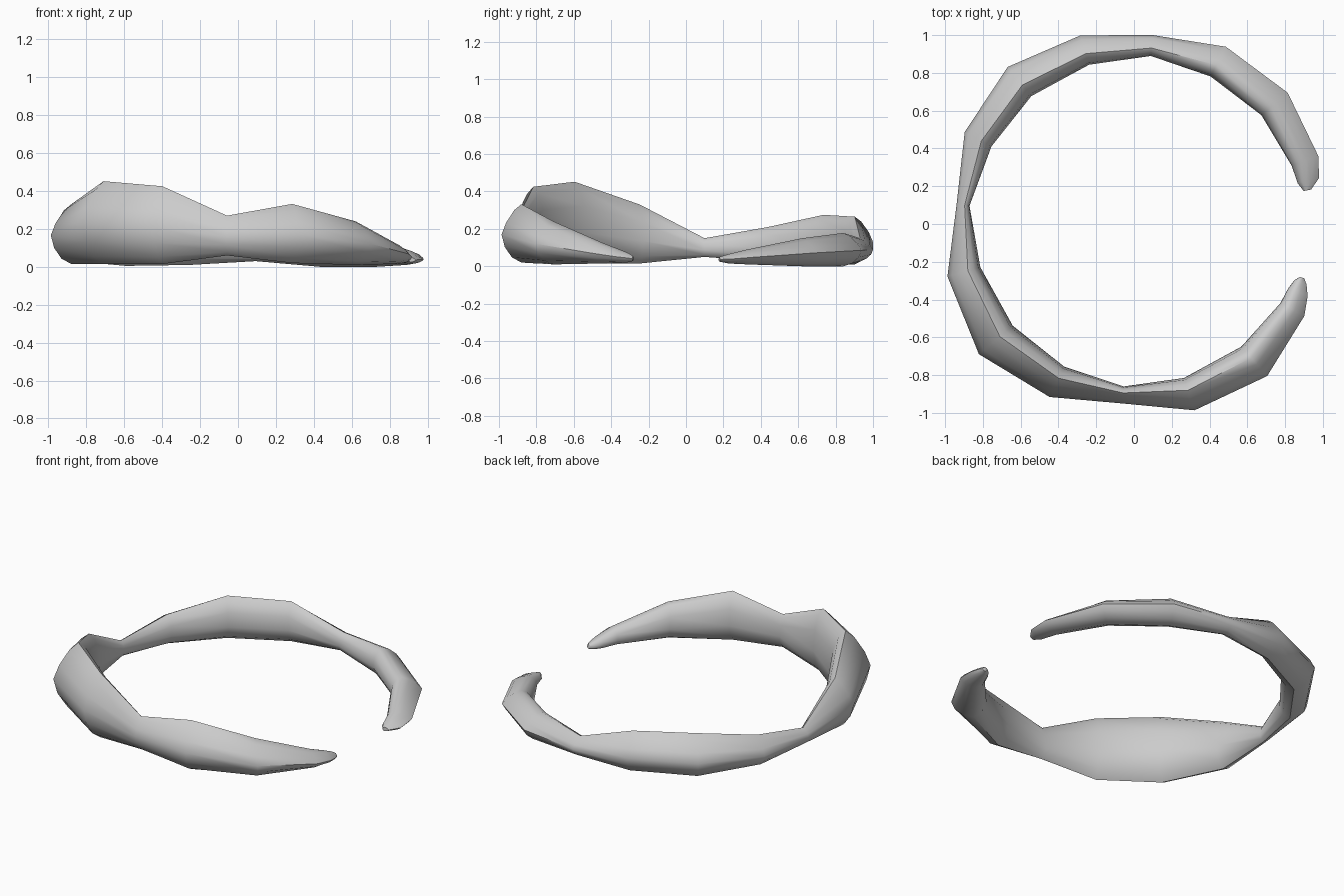
import bpy, bmesh
from math import radians, cos, sin

# Stations round the open ring: angle, inner radius, outer radius, bottom z, top z
STATIONS = [
    (11.0, .915, .955, .025, .050), (14.0, .893, 1.010, .015, .065),
    (20.3, .890, 1.040, .010, .090), (40.5, .887, 1.070, .000, .150),
    (62.6, .880, 1.057, .000, .178), (84.3, .894, 1.005, .030, .150),
    (105.8, .876, 1.038, .010, .265), (128.8, .868, 1.067, .005, .275),
    (151.5, .859, 1.020, .025, .210), (173.7, .876, .945, .050, .150),
    (195.7, .845, 1.026, .015, .330), (220.0, .838, 1.072, .015, .452),
    (244.0, .841, 1.019, .015, .425), (266.3, .862, .952, .060, .270),
    (288.0, .857, 1.037, .020, .332), (311.2, .863, 1.070, .010, .240),
    (331.6, .881, 1.025, .015, .125), (337.5, .885, .995, .017, .090),
    (340.7, .900, .968, .022, .070), (342.3, .922, .946, .028, .055),
]
# Unit cross-section: across (0 inner .. 1 outer), height (0 .. 1)
SECTION = [(.38, 1), (.60, .90), (.86, .68), (1, .48), (.90, .27), (.68, .09),
           (.38, 0), (.12, .12), (0, .38), (.06, .70), (.20, .92)]

# Leaf-shaped band lofted through the stations
bm = bmesh.new()
rings = []
for ang, r0, r1, z0, z1 in STATIONS:
    a = radians(ang)
    ring = []
    for u, v in SECTION:
        r = r0 + (r1 - r0) * u
        ring.append(bm.verts.new((r * cos(a), r * sin(a), z0 + (z1 - z0) * v)))
    rings.append(ring)
n = len(SECTION)
for p, q in zip(rings, rings[1:]):
    for i in range(n):
        j = (i + 1) % n
        bm.faces.new((p[i], p[j], q[j], q[i]))

# Closed tips
bm.faces.new(rings[0])
bm.faces.new(rings[-1])
bmesh.ops.recalc_face_normals(bm, faces=bm.faces[:])

mesh = bpy.data.meshes.new("open_band")
bm.to_mesh(mesh)
bm.free()
band = bpy.data.objects.new("open_band", mesh)
bpy.context.collection.objects.link(band)
bpy.context.view_layer.objects.active = band
band.select_set(True)
bpy.ops.object.shade_smooth_by_angle(angle=radians(50))
